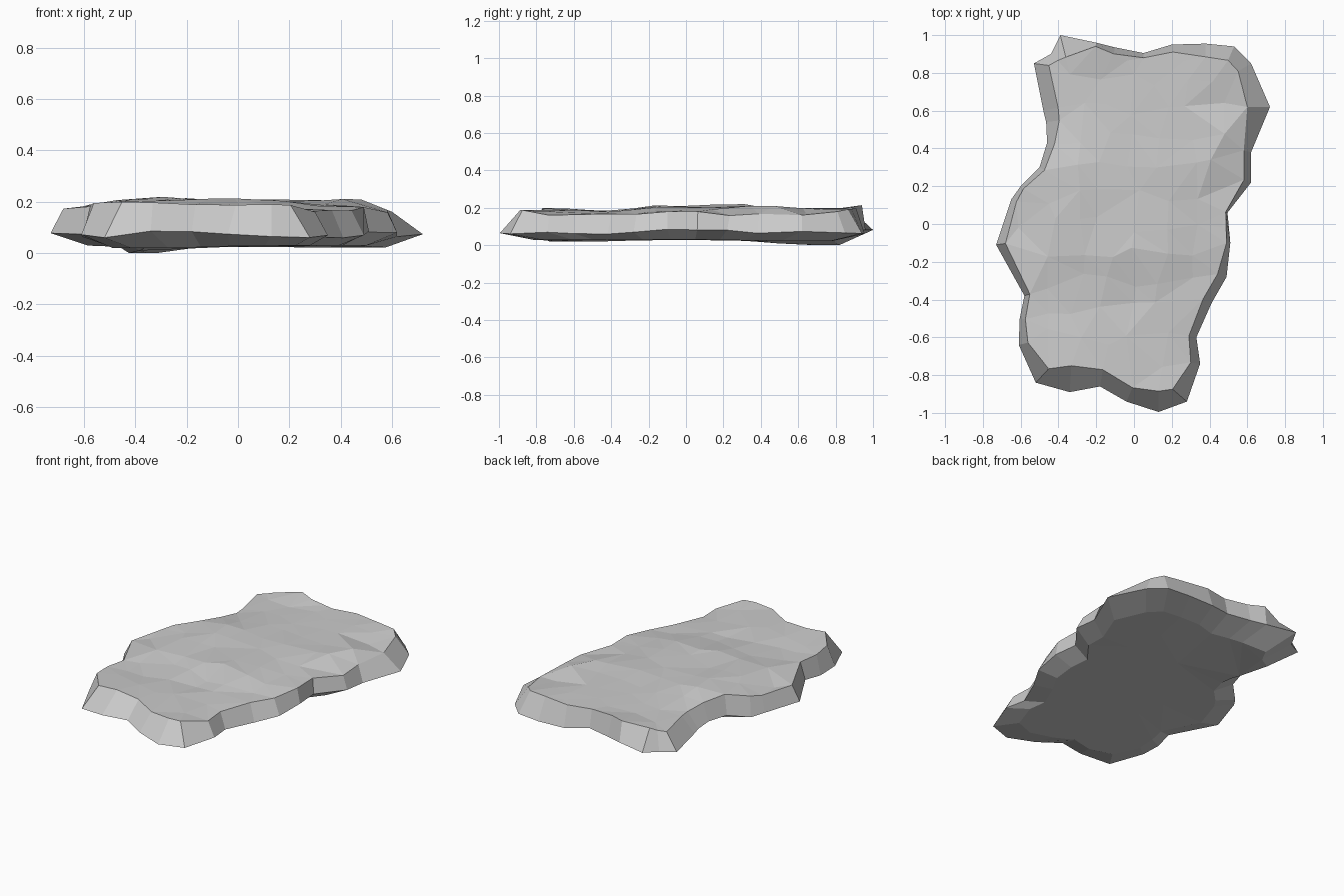
import bpy, bmesh, random
from mathutils import Vector
from mathutils.geometry import delaunay_2d_cdt

if "Cube" in bpy.data.objects:
    bpy.data.objects.remove(bpy.data.objects["Cube"])

random.seed(4)

# Widest contour, counter-clockwise: x, y, inset of the top rim
OUTLINE = [
    (.13, -.995, .11), (.28, -.94, .10), (.35, -.74, .05), (.33, -.60, .04), (.41, -.42, .05),
    (.49, -.28, .05), (.51, -.10, .02), (.495, .06, .01), (.62, .22, .04), (.62, .38, .04),
    (.72, .62, .12), (.62, .85, .08), (.53, .94, .08), (.38, .955, .07), (.20, .95, .04),
    (.05, .905, .025), (-.10, .935, .035), (-.20, .96, .02), (-.39, 1.0, .12), (-.44, .90, .05),
    (-.53, .85, .08), (-.48, .60, .08), (-.465, .54, .07), (-.46, .43, .04), (-.50, .30, .03),
    (-.60, .20, .02), (-.65, .13, .03), (-.73, -.11, .05), (-.58, -.38, .03), (-.605, -.50, .03),
    (-.61, -.64, .05), (-.52, -.84, .10), (-.34, -.89, .14), (-.18, -.86, .09), (-.04, -.94, .08)]

# Height samples x, y, z of the upper and lower surfaces
TOP = [(.13, -.88, .19), (-.45, -.75, .20), (.3, -.7, .16), (-.1, -.6, .19), (-.35, -.4, .175),
       (0, -.42, .175), (.4, -.3, .165), (-.35, -.05, .215), (-.05, -.15, .215), (.15, -.1, .205),
       (.48, 0, .18), (-.65, 0, .17), (-.05, .1, .2), (.15, .3, .21), (-.3, .25, .222),
       (.58, .3, .155), (.42, .42, .222), (.3, .5, .195), (-.1, .5, .20), (-.4, .6, .175),
       (.58, .65, .16), (.2, .7, .20), (-.2, .75, .19), (.4, .88, .195), (-.2, .95, .215),
       (-.47, .77, .17)]
BOTTOM = [(-.39, .77, 0), (.4, .65, .022), (-.4, -.6, .02), (.2, -.6, .03), (0, 0, .028),
          (.4, 0, .03), (-.5, 0, .03), (0, .8, .03)]


def height(p, samples):
    weights = [((p.x - x) ** 2 + (p.y - y) ** 2 + .002) ** -1.5 for x, y, z in samples]
    return sum(w * s[2] for w, s in zip(weights, samples)) / sum(weights)


def lift(points, samples):
    return [Vector((p.x, p.y, height(p, samples))) for p in points]


def scatter(rim, step):
    """Jittered grid points kept clear of the rim."""
    found = []
    n = int(1 / step)
    for i in range(-n, n + 1):
        for j in range(-n, n + 1):
            p = Vector((i + random.uniform(-.3, .3), j + random.uniform(-.3, .3))) * step
            if min((p - r).length for r in rim) > step * .5:
                found.append(p)
    return found


bm = bmesh.new()


def cap(rim, step, samples):
    n = len(rim)
    edges = [(i, (i + 1) % n) for i in range(n)]
    pts, _, faces, _, _, _ = delaunay_2d_cdt(rim + scatter(rim, step), edges, [], 1, 1e-5)
    pts = lift(pts, samples)
    for f in faces:
        bm.faces.new([bm.verts.new(pts[i]) for i in f])


def band(a, b):
    n = len(a)
    for i in range(n):
        j = (i + 1) % n
        bm.faces.new([bm.verts.new(p) for p in (a[i], a[j], b[j], b[i])])


# Contours: widest ring, inset top rim, undercut bottom rim
n = len(OUTLINE)
wide = [Vector(p[:2]) for p in OUTLINE]
top_rim, low_rim = [], []
for i, (x, y, inset) in enumerate(OUTLINE):
    t = (wide[(i + 1) % n] - wide[i - 1]).normalized()
    top_rim.append(wide[i] + Vector((-t.y, t.x)) * inset)
    low_rim.append(Vector((x * .8, y * .82)))
ring = [Vector((p.x, p.y, random.uniform(.058, .088))) for p in wide]

# Sides, bumpy top and nearly flat underside
band(ring, lift(top_rim, TOP))
band(lift(low_rim, BOTTOM), ring)
cap(top_rim, .15, TOP)
cap(low_rim, .3, BOTTOM)

bmesh.ops.remove_doubles(bm, verts=bm.verts, dist=.0005)
bmesh.ops.recalc_face_normals(bm, faces=bm.faces)
base = min(v.co.z for v in bm.verts)
bmesh.ops.translate(bm, verts=bm.verts, vec=(0, 0, -base))

mesh = bpy.data.meshes.new("rock_slab")
bm.to_mesh(mesh)
bm.free()
bpy.context.collection.objects.link(bpy.data.objects.new("rock_slab", mesh))
